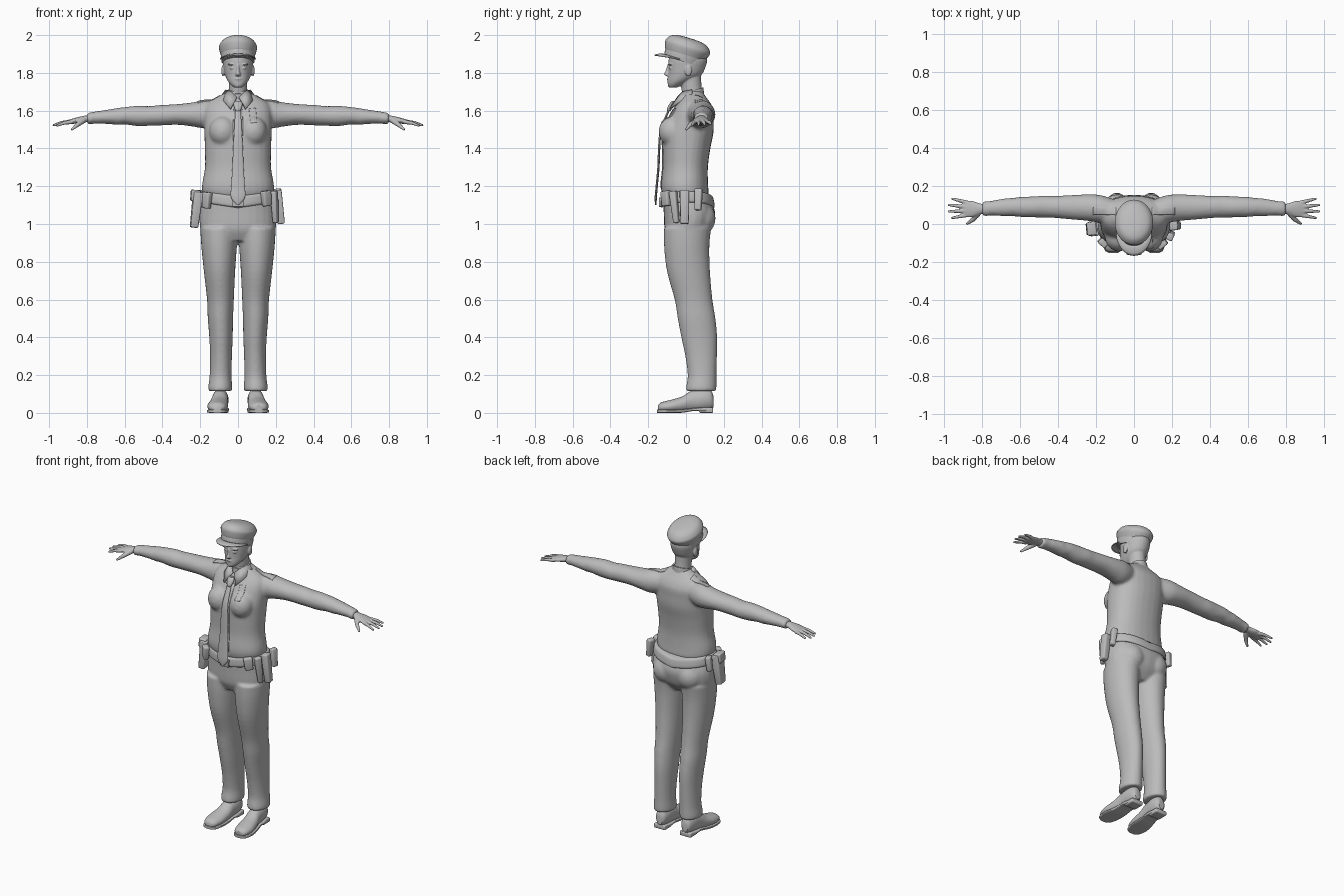
import bpy, bmesh, math
from mathutils import Vector, Matrix, Euler

grey = bpy.data.materials.new("plain_grey")
grey.diffuse_color = (0.5, 0.5, 0.5, 1)


def finish(name, bm, voxel=0, relax=0):
    """Turn a bmesh into a smooth object, optionally fusing its pieces."""
    bmesh.ops.recalc_face_normals(bm, faces=bm.faces)
    me = bpy.data.meshes.new(name)
    bm.to_mesh(me)
    bm.free()
    ob = bpy.data.objects.new(name, me)
    bpy.context.collection.objects.link(ob)
    me.materials.append(grey)
    if voxel:
        m = ob.modifiers.new("fuse", 'REMESH')
        m.mode, m.voxel_size, m.use_smooth_shade = 'VOXEL', voxel, True
        m = ob.modifiers.new("relax", 'SMOOTH')
        m.factor, m.iterations = 0.5, relax
    bpy.ops.object.select_all(action='DESELECT')
    bpy.context.view_layer.objects.active = ob
    ob.select_set(True)
    if voxel:
        bpy.ops.object.shade_smooth()
    else:
        bpy.ops.object.shade_smooth_by_angle(angle=math.radians(40))
    return ob


def dense(rows, k=4):
    """Catmull-Rom interpolation of section rows."""
    out, n = [], len(rows)
    for i in range(n - 1):
        p = [rows[max(0, min(n - 1, j))] for j in range(i - 1, i + 3)]
        for s in range(k):
            t = s / k
            out.append([0.5 * (2 * b + (c - a) * t + (2 * a - 5 * b + 4 * c - d) * t * t
                               + (3 * b - a - 3 * c + d) * t ** 3) for a, b, c, d in zip(*p)])
    return out + [list(rows[-1])]


def loft(bm, rows, axis='z', side=1, n=28, k=4, power=2.0, floor=None):
    """Rows are (position along axis, centre a, centre b, radius a, radius b)."""
    rings = []
    for t, a, b, ra, rb in dense(rows, k):
        ring = []
        for i in range(n):
            c, s = math.cos(math.tau * i / n), math.sin(math.tau * i / n)
            u = a + ra * math.copysign(abs(c) ** (2 / power), c)
            v = b + rb * math.copysign(abs(s) ** (2 / power), s)
            p = {'z': (u, v, t), 'x': (t, u, v), 'y': (u, t, v)}[axis]
            z = p[2] if floor is None else max(floor, p[2])
            ring.append(bm.verts.new((p[0] * side, p[1], z)))
        rings.append(ring)
    for r, q in zip(rings, rings[1:]):
        for i in range(n):
            bm.faces.new((r[i], r[(i + 1) % n], q[(i + 1) % n], q[i]))
    bm.faces.new(rings[0])
    bm.faces.new(rings[-1])


def ball(bm, pos, rad):
    bmesh.ops.create_uvsphere(bm, u_segments=20, v_segments=12, radius=1,
                              matrix=Matrix.LocRotScale(Vector(pos), None, Vector(rad)))


def limb(bm, pts, radii, side=1):
    """Chain of cones and balls, for fingers."""
    pts = [Vector((p[0] * side, p[1], p[2])) for p in pts]
    for p, r in zip(pts, radii):
        ball(bm, p, (r, r, r))
    for p, q, r, s in zip(pts, pts[1:], radii, radii[1:]):
        rot = (q - p).to_track_quat('Z', 'Y')
        bmesh.ops.create_cone(bm, cap_ends=True, segments=12, radius1=r, radius2=s, depth=(q - p).length,
                              matrix=Matrix.LocRotScale((p + q) / 2, rot, None))


def block(name, pos, size, rot=(0, 0, 0), taper=1.0, bevel=0.008):
    """Rounded box, narrowed at the bottom by taper."""
    bm = bmesh.new()
    bmesh.ops.create_cube(bm, size=1)
    for v in bm.verts:
        f = taper if v.co.z < 0 else 1
        v.co = (v.co.x * size[0] * f, v.co.y * size[1] * f, v.co.z * size[2])
    bmesh.ops.bevel(bm, geom=bm.edges[:], offset=bevel, segments=3, profile=0.5, affect='EDGES')
    bmesh.ops.transform(bm, verts=bm.verts, matrix=Matrix.LocRotScale(Vector(pos), Euler(rot), None))
    return finish(name, bm)


# Shirt: torso, bust and sleeves fused together
bm = bmesh.new()
loft(bm, [(1.135, 0, 0, .165, .115), (1.165, 0, -.004, .187, .124), (1.21, 0, -.008, .19, .125),
          (1.3, 0, -.004, .175, .12), (1.4, 0, .002, .176, .127), (1.48, 0, .01, .178, .135),
          (1.55, 0, .025, .18, .122), (1.6, 0, .037, .178, .11), (1.64, 0, .042, .16, .088),
          (1.67, 0, .042, .115, .066), (1.695, 0, .035, .068, .056), (1.71, 0, .033, .05, .05)], power=2.25)
for s in (-1, 1):
    ball(bm, (s * .08, -.072, 1.49), (.073, .073, .08))
    loft(bm, [(.08, .06, 1.59, .06, .06), (.17, .078, 1.582, .073, .075), (.24, .086, 1.58, .07, .064),
              (.32, .088, 1.58, .065, .055), (.42, .09, 1.575, .058, .054), (.47, .092, 1.572, .058, .052),
              (.53, .09, 1.572, .055, .054), (.6, .09, 1.573, .053, .046), (.64, .089, 1.569, .048, .045),
              (.68, .088, 1.568, .047, .039), (.76, .083, 1.563, .038, .032), (.77, .081, 1.561, .04, .032),
              (.80, .08, 1.559, .037, .03)], 'x', s)
shirt = finish("shirt", bm, .009, 6)

# Trousers: hips, seat and legs fused together
bm = bmesh.new()
loft(bm, [(.91, 0, .0, .13, .085), (.96, 0, .008, .19, .118), (1.0, 0, .014, .203, .13),
          (1.06, 0, .018, .203, .136), (1.12, 0, .008, .193, .128), (1.16, 0, 0, .178, .118)], power=2.2)
for s in (-1, 1):
    ball(bm, (s * .085, .072, 1.03), (.085, .085, .09))
    loft(bm, [(.115, .094, .08, .062, .08), (.14, .094, .081, .063, .08), (.2, .092, .085, .058, .076),
              (.3, .09, .08, .058, .084), (.4, .09, .07, .062, .095), (.5, .093, .056, .067, .1),
              (.6, .093, .04, .071, .1), (.75, .098, .013, .083, .114), (.88, .1, .004, .094, .12),
              (.98, .1, .008, .1, .125)], 'z', s)
finish("trousers", bm, .008, 5)

# Head: neck, skull, brows, eyes, nose, lips, chin and ears
bm = bmesh.new()
loft(bm, [(1.64, 0, .042, .052, .055), (1.7, 0, .032, .049, .054), (1.75, 0, .026, .049, .055),
          (1.8, 0, .02, .052, .06)])
loft(bm, [(1.722, 0, -.068, .02, .02), (1.737, 0, -.056, .038, .04), (1.76, 0, -.032, .056, .065),
          (1.79, 0, -.006, .069, .088), (1.83, 0, .005, .077, .098), (1.87, 0, .01, .08, .102),
          (1.91, 0, .01, .068, .09), (1.94, 0, .01, .03, .05)])
loft(bm, [(1.783, 0, -.092, .013, .01), (1.792, 0, -.097, .014, .019), (1.812, 0, -.094, .009, .014),
          (1.845, 0, -.088, .007, .01)])
ball(bm, (0, -.09, 1.768), (.021, .012, .005))
ball(bm, (0, -.087, 1.759), (.018, .012, .005))
ball(bm, (0, -.082, 1.735), (.018, .015, .012))
for s in (-1, 1):
    ball(bm, (s * .031, -.082, 1.826), (.014, .009, .006))
    ball(bm, (s * .033, -.083, 1.845), (.023, .01, .005))
    ball(bm, (s * .079, .012, 1.812), (.009, .019, .03))
finish("head", bm, .004, 3)

# Hands
for s, label in ((-1, "right"), (1, "left")):
    bm = bmesh.new()
    loft(bm, [(.77, .08, 1.559, .025, .019), (.81, .08, 1.556, .028, .018), (.85, .079, 1.549, .042, .016),
              (.885, .079, 1.542, .043, .013), (.9, .079, 1.54, .035, .009)], 'x', s)
    for base, tip in (((.88, .113, 1.541), (.957, .133, 1.528)), ((.89, .091, 1.542), (.975, .1, 1.524)),
                      ((.89, .069, 1.542), (.976, .066, 1.523)), ((.88, .047, 1.541), (.958, .032, 1.521))):
        mid = [(a + b) / 2 for a, b in zip(base, tip)]
        mid[2] += .004
        limb(bm, [base, mid, tip], [.0115, .0095, .0065], s)
    limb(bm, [(.82, .058, 1.548), (.85, .022, 1.525), (.878, .002, 1.502)], [.016, .012, .007], s)
    finish(label + "_hand", bm, .004, 3)

# Shoes with a sole, and a separate heel
for s, label in ((-1, "right"), (1, "left")):
    bm = bmesh.new()
    loft(bm, [(-.148, .11, .026, .022, .014), (-.13, .11, .03, .043, .026), (-.08, .108, .035, .054, .034),
              (-.02, .102, .045, .05, .042), (.03, .096, .062, .044, .056), (.09, .093, .07, .043, .058),
              (.13, .092, .07, .034, .05), (.145, .092, .06, .02, .03)], 'y', s, floor=.012)
    finish(label + "_shoe", bm)
    bm = bmesh.new()
    loft(bm, [(-.153, .11, .009, .022, .009), (-.135, .11, .009, .046, .009), (-.08, .108, .009, .057, .009),
              (-.02, .102, .01, .052, .009), (.04, .096, .018, .046, .008), (.08, .094, .018, .046, .01),
              (.14, .092, .018, .034, .01)], 'y', s, power=5)
    finish(label + "_sole", bm)
    block(label + "_heel", (s * .093, .108, .014), (.08, .072, .028), bevel=.006)

# Peaked cap, tilted back
tilt = Matrix.Translation((0, -.016, 1.862)) @ Matrix.Rotation(math.radians(-17), 4, 'X')
for name, rows in (
        ("cap_band", [(-.002, 0, 0, .087, .104), (.02, 0, 0, .09, .107), (.036, 0, 0, .091, .108)]),
        ("cap_crown", [(.03, 0, 0, .088, .105), (.042, 0, 0, .093, .112), (.072, 0, .002, .101, .123),
                       (.09, 0, .002, .097, .12), (.112, 0, 0, .078, .1), (.124, 0, 0, .045, .065),
                       (.127, 0, 0, .012, .02)])):
    bm = bmesh.new()
    loft(bm, rows, n=40)
    bmesh.ops.transform(bm, matrix=tilt, verts=bm.verts)
    finish(name, bm)
bm = bmesh.new()
arcs = []
for i in range(25):
    a = math.radians(-80 + 160 * i / 24)
    arcs.append([])
    for j in range(5):
        r = j / 4 * math.cos(a * 80 / 80) ** .7
        p = Vector(((.086 + .03 * r) * math.sin(a), -(.103 + .052 * r) * math.cos(a), .008 - .02 * r * r))
        arcs[-1].append(bm.verts.new(tilt @ p))
for p, q in zip(arcs, arcs[1:]):
    for j in range(4):
        bm.faces.new((p[j], p[j + 1], q[j + 1], q[j]))
visor = finish("cap_visor", bm)
visor.modifiers.new("thickness", 'SOLIDIFY').thickness = .005

# Collar: stand and two flaps
bm = bmesh.new()
loft(bm, [(1.675, 0, .034, .068, .062), (1.7, 0, .034, .06, .06), (1.72, 0, .034, .056, .058)])
for v in bm.verts:
    v.co.z += (v.co.y - .08) * .3
finish("collar_stand", bm)
for s, label in ((-1, "right"), (1, "left")):
    bm = bmesh.new()
    pts = [(.006, -.048, 1.672), (.035, -.022, 1.7), (.066, .03, 1.712), (.09, .03, 1.68),
           (.075, -.04, 1.648), (.042, -.088, 1.612)]
    bm.faces.new([bm.verts.new((x * s, y, z)) for x, y, z in pts])
    bmesh.ops.triangulate(bm, faces=bm.faces[:])
    flap = finish(label + "_collar_flap", bm)
    flap.modifiers.new("thickness", 'SOLIDIFY').thickness = .01

# Necktie with knot
bm = bmesh.new()
loft(bm, [(1.605, 0, -.09, .015, .006), (1.5, 0, -.132, .02, .006), (1.4, 0, -.142, .026, .006),
          (1.3, 0, -.146, .03, .006), (1.2, 0, -.155, .036, .006), (1.14, 0, -.16, .037, .006),
          (1.1, 0, -.16, .004, .004)], n=16)
finish("necktie", bm)
bm = bmesh.new()
loft(bm, [(1.598, 0, -.09, .013, .01), (1.61, 0, -.088, .018, .013), (1.635, 0, -.076, .024, .013),
          (1.65, 0, -.066, .018, .01)], n=16)
finish("necktie_knot", bm)


def patch(name, pos, w, h, rot):
    """Thin plate laid on the shirt by projection."""
    bm = bmesh.new()
    bmesh.ops.create_grid(bm, x_segments=12, y_segments=12, size=.5)
    bmesh.ops.scale(bm, vec=(w, h, 1), verts=bm.verts)
    ob = finish(name, bm)
    ob.location, ob.rotation_euler = pos, rot
    m = ob.modifiers.new("lay", 'SHRINKWRAP')
    m.target, m.wrap_method, m.offset = shirt, 'PROJECT', .003
    m.use_project_z, m.use_negative_direction, m.use_positive_direction = True, True, False
    ob.modifiers.new("thickness", 'SOLIDIFY').thickness = .007


# Badge, placket and shoulder straps
front = math.pi / 2
patch("badge", (.08, -.4, 1.575), .036, .075, (front, math.radians(-6), 0))
patch("placket", (0, -.4, 1.4), .05, .42, (front, 0, 0))
for s, label in ((-1, "right"), (1, "left")):
    patch(label + "_shoulder_strap", (s * .155, .068, 1.9), .12, .04, (0, 0, 0))

# Belt and buckle
bm = bmesh.new()
loft(bm, [(1.09, 0, .01, .196, .136), (1.1, 0, .009, .203, .143), (1.14, 0, .006, .199, .139),
          (1.15, 0, .004, .19, .13)], n=48, power=2.2)
for v in bm.verts:
    v.co.z += .03 * min(1, abs(v.co.x) / .2) - .005
finish("belt", bm)
block("buckle", (0, -.137, 1.115), (.06, .014, .05), bevel=.004)

# Belt gear: position, size, turn about z, bottom taper
gear = [("holster", (-.222, -.025, 1.075), (.05, .08, .19), .1, .8),
        ("holster_flap", (-.226, -.025, 1.15), (.05, .07, .06), .1, .9),
        ("right_front_pouch", (-.165, -.098, 1.125), (.05, .035, .085), -.75, .9),
        ("left_front_pouch", (.15, -.106, 1.135), (.055, .035, .08), .7, .9),
        ("baton_holder", (.195, -.06, 1.09), (.04, .035, .17), 1.1, .75),
        ("radio", (.218, -.008, 1.09), (.045, .05, .18), .05, .85),
        ("rear_pouch", (.215, .065, 1.13), (.035, .042, .115), -.3, .85),
        ("right_rear_pouch", (-.21, .06, 1.135), (.035, .045, .09), .3, .9)]
for name, pos, size, turn, taper in gear:
    lean = .12 if pos[0] < 0 else -.12
    block(name, pos, size, (0, lean, turn), taper)
